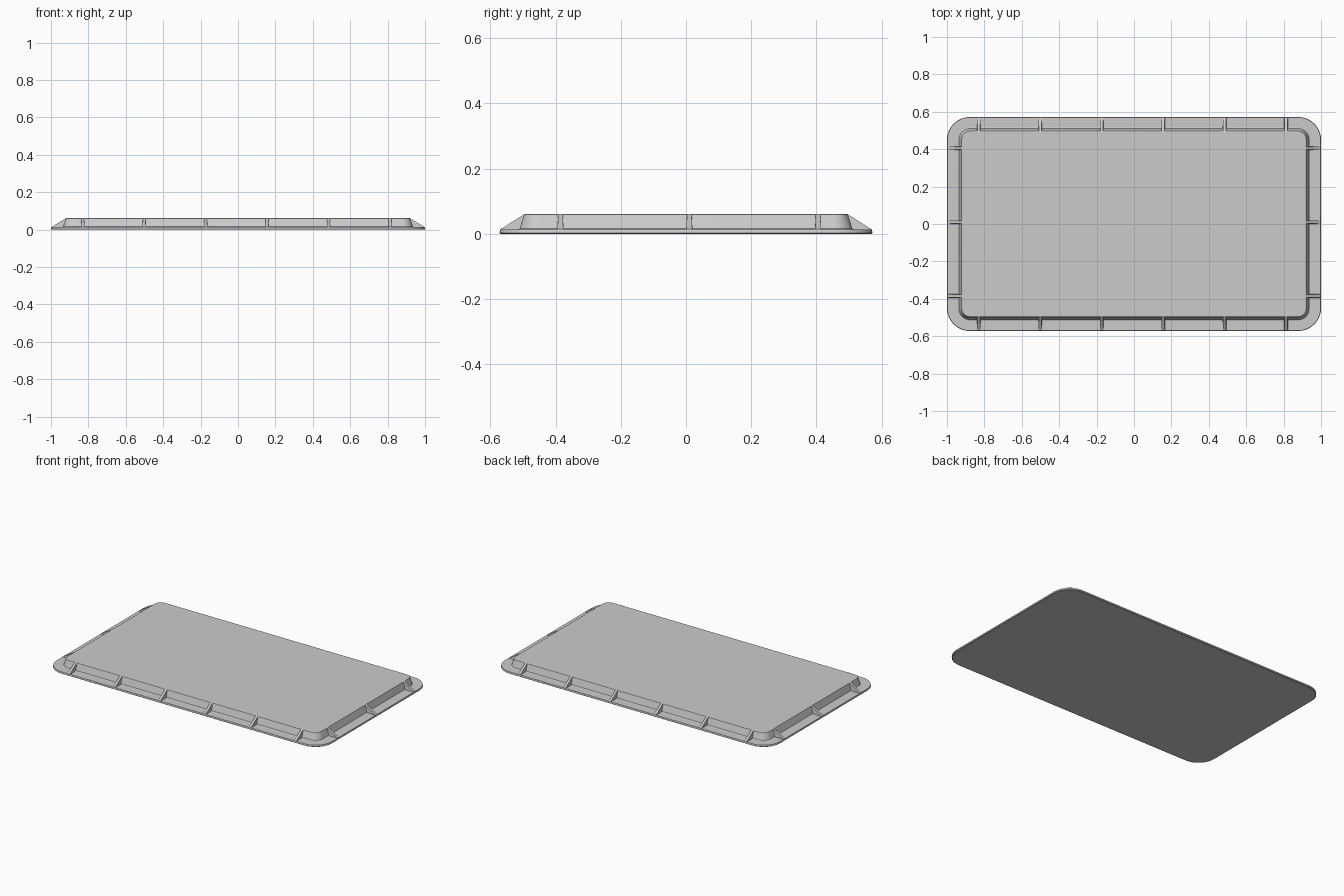
import bpy, bmesh, math

if "Cube" in bpy.data.objects:
    bpy.data.objects.remove(bpy.data.objects["Cube"])


def finish(bm, name):
    bmesh.ops.recalc_face_normals(bm, faces=bm.faces)
    me = bpy.data.meshes.new(name)
    bm.to_mesh(me)
    bm.free()
    ob = bpy.data.objects.new(name, me)
    bpy.context.collection.objects.link(ob)
    return ob


def rounded_loop(bm, hx, hy, r, z, n=10):
    verts = []
    for i, (sx, sy) in enumerate([(1, 1), (-1, 1), (-1, -1), (1, -1)]):
        for k in range(n + 1):
            a = math.pi / 2 * (i + k / n)
            verts.append(bm.verts.new((sx * (hx - r) + r * math.cos(a),
                                       sy * (hy - r) + r * math.sin(a), z)))
    return verts


# Tray lid: one skin from the flat underside, over the flange, up the drafted wall
bm = bmesh.new()
sections = [
    (0.996, 0.568, 0.118, 0.0),
    (1.0, 0.572, 0.122, 0.003),
    (0.998, 0.570, 0.120, 0.013),
    (0.940, 0.515, 0.062, 0.013),   # foot of wall
    (0.935, 0.510, 0.057, 0.016),
    (0.921, 0.496, 0.043, 0.059),
    (0.918, 0.493, 0.040, 0.061),   # top edge
]
loops = [rounded_loop(bm, *s) for s in sections]
for lo, hi in zip(loops, loops[1:]):
    for i in range(len(lo)):
        j = (i + 1) % len(lo)
        bm.faces.new((lo[i], lo[j], hi[j], hi[i]))
bm.faces.new(loops[0][::-1])
bm.faces.new(loops[-1])
lid = finish(bm, "lid_panel")
for o in bpy.context.selected_objects:
    o.select_set(False)
lid.select_set(True)
bpy.context.view_layer.objects.active = lid
bpy.ops.object.shade_smooth_by_angle(angle=math.radians(30))


def rib(name, pos, half, top, along_x):
    """Tapered gusset from the flange edge (half) up to the panel top (top)."""
    s = math.copysign(1, half)
    profile = [(half, 0.011, 0.010), (half, 0.014, 0.009), (top, 0.0605, 0.007),
               (top - 0.01 * s, 0.0605, 0.007), (top - 0.01 * s, 0.011, 0.010)]
    bm = bmesh.new()
    sides = []
    for side in (-1, 1):
        sides.append([bm.verts.new((d, pos + side * w, z) if along_x
                                   else (pos + side * w, d, z)) for d, z, w in profile])
    a, b = sides
    bm.faces.new(a)
    bm.faces.new(b[::-1])
    for i in range(len(a)):
        j = (i + 1) % len(a)
        bm.faces.new((a[i], b[i], b[j], a[j]))
    finish(bm, name)


# Stiffening ribs around the flange
for s in (-1, 1):
    for i in range(6):
        rib("long_side_rib", -0.83 + i * 0.3285, s * 0.569, s * 0.495, False)
    for y in (-0.385, 0.01, 0.405):
        rib("short_side_rib", y, s * 0.997, s * 0.920, True)
